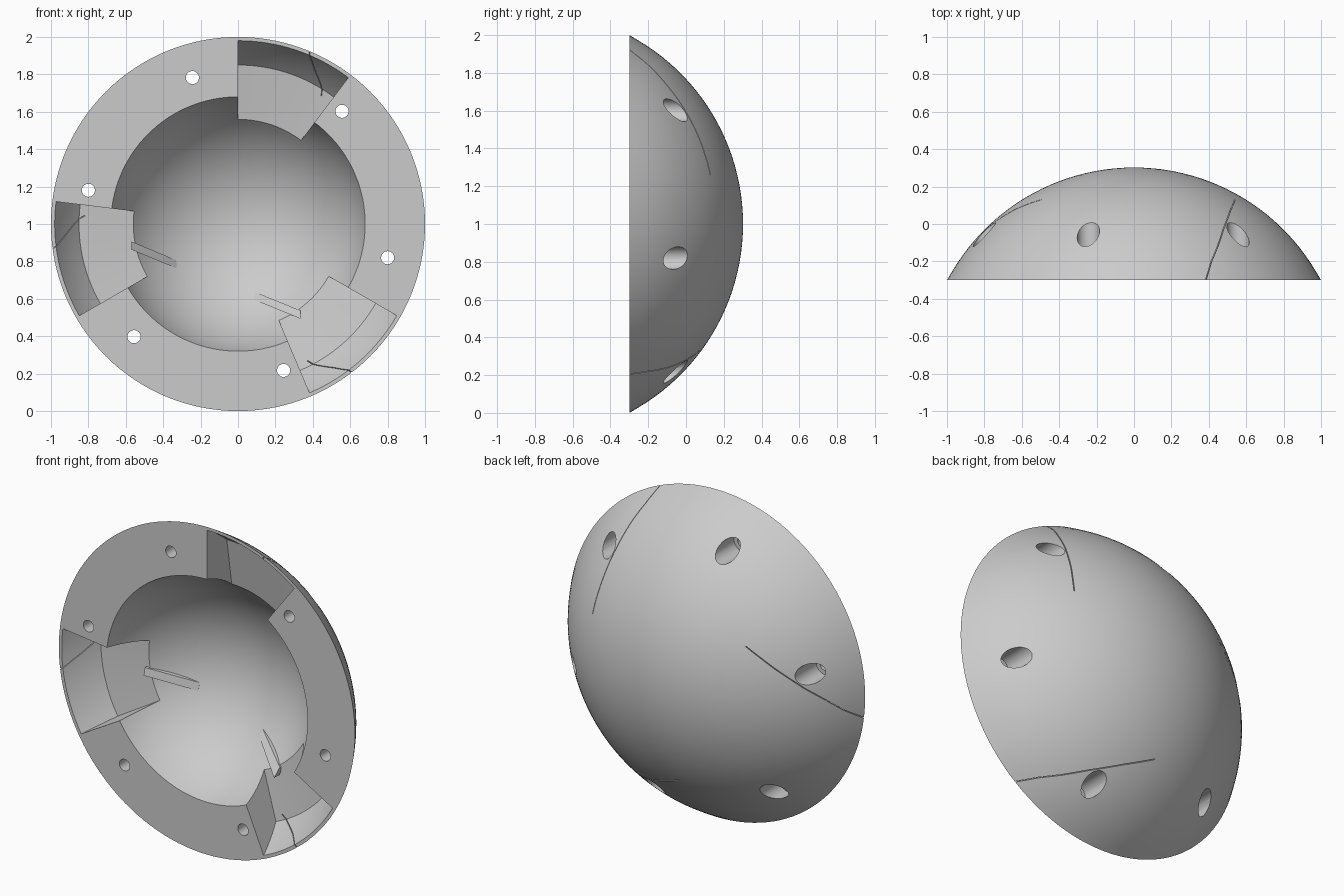
import bpy, bmesh
from math import sin, cos, pi, radians, sqrt, asin
from mathutils import Vector, Matrix

if "Cube" in bpy.data.objects:
    bpy.data.objects.remove(bpy.data.objects["Cube"], do_unlink=True)

FRONT = -0.3
OUT_C, OUT_R = -0.827, 1.129      # outer sphere: centre y, radius
IN_C, IN_R = -0.49, 0.706         # hollow sphere
SKIN_R = 1.113                    # thin skin left behind each pocket

mat = bpy.data.materials.new("light_grey")
mat.use_nodes = True
grey = (0.6, 0.6, 0.6, 1)
mat.diffuse_color = grey
mat.node_tree.nodes["Principled BSDF"].inputs["Base Color"].default_value = grey


def arc(centre, radius, r0, r1, n):
    """(r, y) points on a sphere's back side between two axis distances."""
    a0, a1 = asin(r0 / radius), asin(r1 / radius)
    angles = [a0 + (a1 - a0) * i / n for i in range(n + 1)]
    return [(radius * sin(a), centre + radius * cos(a)) for a in angles]


def revolve(bm, profile, steps, a0=0, a1=2 * pi, cx=0, cz=1):
    """Turn a closed (r, y) profile about an axis parallel to y."""
    full = a1 - a0 > 6.28
    rings = []
    for i in range(steps if full else steps + 1):
        a = a0 + (a1 - a0) * i / steps
        rings.append([bm.verts.new((cx + r * cos(a), y, cz + r * sin(a)))
                      for r, y in profile])
    n = len(profile)
    for i in range(steps):
        p, q = rings[i], rings[(i + 1) % len(rings)]
        for j in range(n):
            k = (j + 1) % n
            if profile[j][0] > 1e-6 or profile[k][0] > 1e-6:
                bm.faces.new((p[j], p[k], q[k], q[j]))
    if not full:
        bm.faces.new(rings[0])
        bm.faces.new(rings[-1][::-1])


def finish(bm, name):
    bmesh.ops.remove_doubles(bm, verts=bm.verts, dist=1e-5)
    bmesh.ops.dissolve_degenerate(bm, edges=bm.edges, dist=1e-6)
    bmesh.ops.recalc_face_normals(bm, faces=bm.faces)
    mesh = bpy.data.meshes.new(name)
    bm.to_mesh(mesh)
    bm.free()
    mesh.materials.append(mat)
    ob = bpy.data.objects.new(name, mesh)
    bpy.context.collection.objects.link(ob)
    return ob


def cut(target, cutter):
    cutter.hide_render = True
    mod = target.modifiers.new(cutter.name, 'BOOLEAN')
    mod.operation, mod.solver, mod.object = 'DIFFERENCE', 'EXACT', cutter
    bpy.ops.object.select_all(action='DESELECT')
    bpy.context.view_layer.objects.active = target
    target.select_set(True)
    bpy.ops.object.modifier_apply(modifier=mod.name)
    bpy.data.objects.remove(cutter, do_unlink=True)


# Hollow dome with a flat front rim
bm = bmesh.new()
outer = arc(OUT_C, OUT_R, 0, 0.998, 24)
outer[-1] = (1.0, FRONT)
inner = arc(IN_C, IN_R, 0.68, 0, 24)
inner[0] = (0.68, FRONT)
revolve(bm, outer + inner, 128)
dome = finish(bm, "dome_shell")

# Three wedge pockets in the rim
bm = bmesh.new()
pocket = [(0.5, -0.4), (0.5, -0.05)] + arc(OUT_C, SKIN_R, 0.85, 1.005, 8) + [(1.005, -0.4)]
for k in range(3):
    revolve(bm, pocket, 16, radians(53 + 120 * k), radians(90 + 120 * k))
cut(dome, finish(bm, "pocket_cutter"))

# Six screw holes, wider on the back
bm = bmesh.new()
screw = [(0, -0.4), (0.035, -0.4), (0.035, -0.2), (0.06, -0.2), (0.06, 0.3), (0, 0.3)]
for k in range(6):
    a = radians(47.3 + 60 * k)
    revolve(bm, screw, 32, cx=0.82 * cos(a), cz=1 + 0.82 * sin(a))
cut(dome, finish(bm, "screw_hole_cutter"))

# Three hairline slits running from the rim over the back
bm = bmesh.new()
path = [(0.37, 0.95), (0.415, 0.84), (0.45, 0.75), (0.48, 0.63), (0.515, 0.45), (0.54, 0.26)]
centre = Vector((0, OUT_C, 1))
for k in range(3):
    turn = Matrix.Rotation(-radians(120 * k), 3, 'Y')
    rows = []
    for x, z in path:
        d = Vector((x, sqrt(OUT_R ** 2 - x * x - z * z), z))
        side = Vector((0.0025, 0, 0.0006))
        rows.append([bm.verts.new(centre + turn @ (d * s + side * w))
                     for s, w in ((0.97, -1), (1.01, -1), (1.01, 1), (0.97, 1))])
    for p, q in zip(rows, rows[1:]):
        for j in range(4):
            m = (j + 1) % 4
            bm.faces.new((p[j], p[m], q[m], q[j]))
    bm.faces.new(rows[0])
    bm.faces.new(rows[-1][::-1])
cut(dome, finish(bm, "slit_cutter"))
bpy.ops.object.shade_smooth_by_angle(angle=radians(25))


# Two slim ribs lying on the hollow's wall
def wall(x, z):
    return Vector((x, IN_C + sqrt(IN_R ** 2 - x * x - z * z), 1 + z))


for name, a, b in (("left_rib", (-0.57, -0.115), (-0.33, -0.215)),
                   ("right_rib", (0.09, -0.385), (0.335, -0.485))):
    bm = bmesh.new()
    ends = []
    for x, z in (a, b):
        corners = [wall(x, z + h) for h in (-0.022, 0.022)]
        back = Vector((0, 0.05, 0))
        ends.append([bm.verts.new(c) for c in
                     (corners[0], corners[1], corners[1] + back, corners[0] + back)])
    p, q = ends
    for j in range(4):
        m = (j + 1) % 4
        bm.faces.new((p[j], p[m], q[m], q[j]))
    bm.faces.new(p)
    bm.faces.new(q[::-1])
    finish(bm, name)
